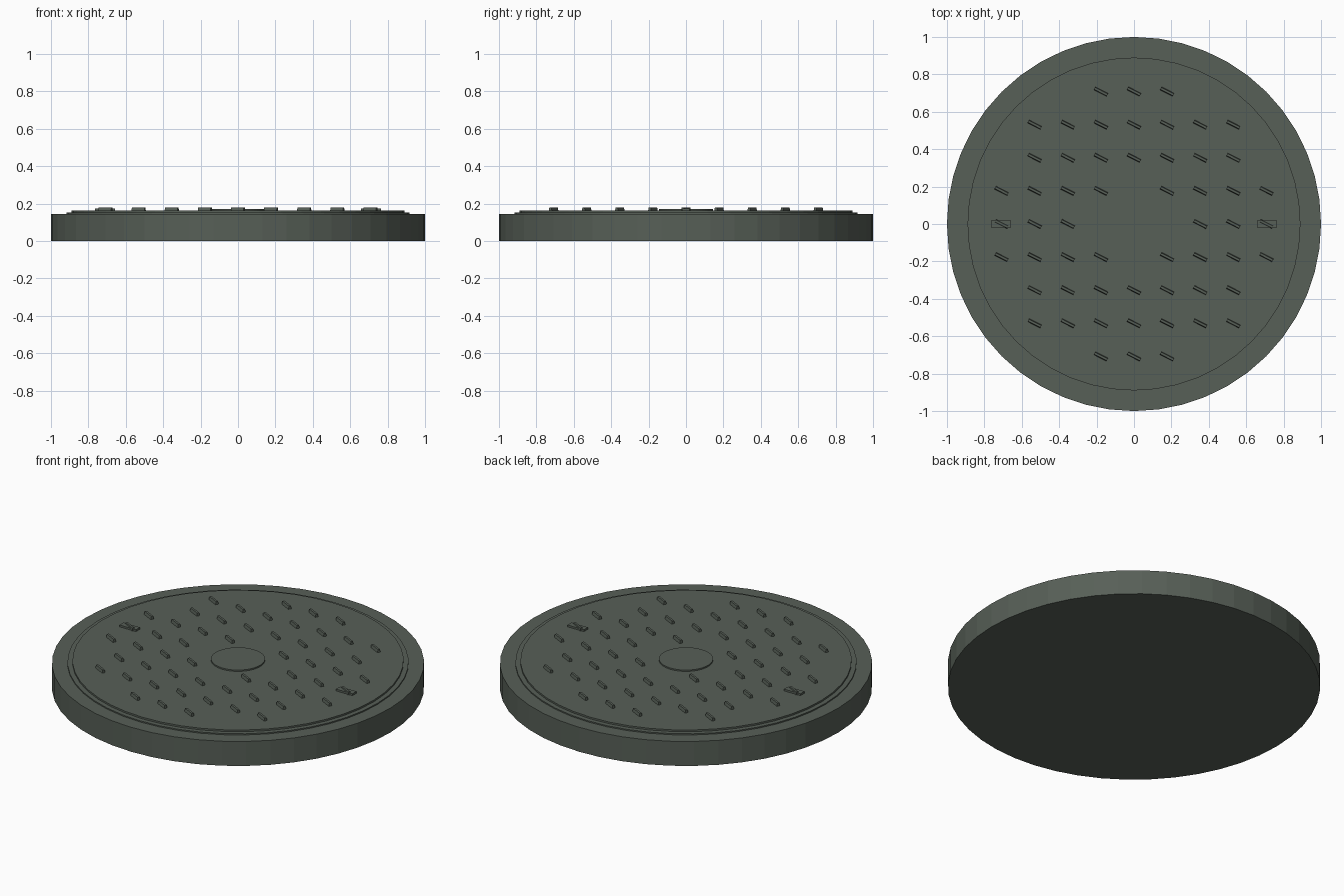
import bpy
import bmesh
from math import radians, hypot
from mathutils import Matrix

cube = bpy.data.objects.get("Cube")
if cube:
    bpy.data.objects.remove(cube, do_unlink=True)

# Cast iron material
iron = bpy.data.materials.new("dark_green_grey_iron")
iron.use_nodes = True
colour = (0.095, 0.115, 0.095, 1)
iron.diffuse_color = colour
bsdf = iron.node_tree.nodes["Principled BSDF"]
bsdf.inputs["Base Color"].default_value = colour
bsdf.inputs["Roughness"].default_value = 0.8


def finish(name, bm):
    mesh = bpy.data.meshes.new(name)
    bm.to_mesh(mesh)
    bm.free()
    mesh.materials.append(iron)
    obj = bpy.data.objects.new(name, mesh)
    bpy.context.collection.objects.link(obj)
    return obj


def disc(name, radius, bottom, top, sides=48):
    bm = bmesh.new()
    bmesh.ops.create_cone(bm, cap_ends=True, segments=sides, radius1=radius, radius2=radius,
                          depth=top - bottom,
                          matrix=Matrix.Translation((0, 0, (bottom + top) / 2)))
    return finish(name, bm)


def add_block(bm, x, y, bottom, top, length, width, angle=0.0, taper=1.0):
    place = (Matrix.Translation((x, y, (bottom + top) / 2))
             @ Matrix.Rotation(angle, 4, "Z")
             @ Matrix.Diagonal((length, width, top - bottom, 1)))
    verts = bmesh.ops.create_cube(bm, size=1)["verts"]
    for v in verts:
        if v.co.z > 0:
            v.co.y *= taper
    bmesh.ops.transform(bm, matrix=place, verts=verts)


# Stacked round body
disc("outer_frame", 1.0, 0.0, 0.145)
disc("seat_ring", 0.917, 0.14, 0.152)
disc("cover_plate", 0.89, 0.145, 0.162)
disc("centre_boss", 0.145, 0.158, 0.17)

# Lifting plates on both sides
bm = bmesh.new()
for x in (-0.71, 0.71):
    add_block(bm, x, 0, 0.158, 0.173, 0.107, 0.038)
finish("lifting_plates", bm)

# Slanted grip bars on a square grid, clear of the boss and the rim
bm = bmesh.new()
pitch = 0.177
for i in range(-4, 5):
    for j in range(-4, 5):
        if 1.2 < hypot(i, j) < 4.3:
            add_block(bm, i * pitch, j * pitch, 0.158, 0.18, 0.076, 0.02,
                      radians(-27), 0.6)
finish("grip_bars", bm)
